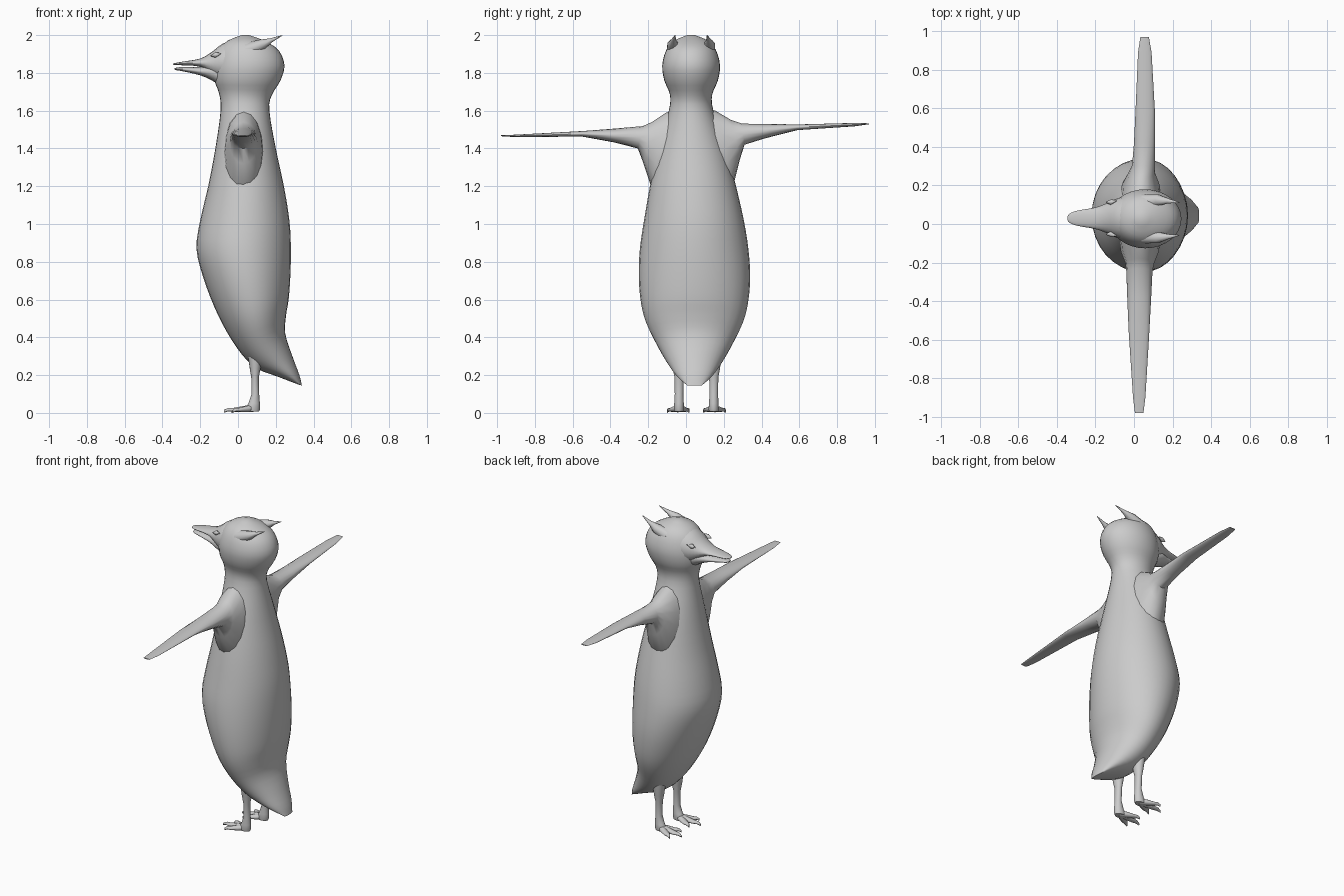
import bpy, bmesh, math
from mathutils import Vector


def loft(name, rings, sides=20, angle=50):
    """Skin elliptical rings; each ring = (end point A, opposite end B, half-width vector)."""
    bm = bmesh.new()
    loops = []
    for a, b, h in rings:
        a, b, h = Vector(a), Vector(b), Vector(h)
        c, r = (a + b) / 2, (a - b) / 2
        loops.append([bm.verts.new(c + r * math.cos(t) + h * math.sin(t))
                      for t in (2 * math.pi * i / sides for i in range(sides))])
    for p, q in zip(loops, loops[1:]):
        for i in range(sides):
            j = (i + 1) % sides
            bm.faces.new((p[i], p[j], q[j], q[i]))
    bm.faces.new(loops[0])
    bm.faces.new(loops[-1])
    bmesh.ops.recalc_face_normals(bm, faces=bm.faces)
    me = bpy.data.meshes.new(name)
    bm.to_mesh(me)
    bm.free()
    ob = bpy.data.objects.new(name, me)
    bpy.context.collection.objects.link(ob)
    bpy.ops.object.select_all(action='DESELECT')
    ob.select_set(True)
    bpy.context.view_layer.objects.active = ob
    bpy.ops.object.shade_smooth_by_angle(angle=math.radians(angle))
    return ob


def smooth_rows(rows, steps=3):
    """Catmull-Rom interpolation of profile rows."""
    out = []
    for i in range(len(rows) - 1):
        p = [rows[max(0, min(len(rows) - 1, i + k))] for k in (-1, 0, 1, 2)]
        for s in range(steps):
            t = s / steps
            out.append([0.5 * (2 * b + (c - a) * t + (2 * a - 5 * b + 4 * c - d) * t * t
                               + (3 * b - a - 3 * c + d) * t ** 3) for a, b, c, d in zip(*p)])
    return out + [rows[-1]]


# Body, tail and head: front x, front z, back x, back z, centre y, half width
body = [
    (.325, .148, .338, .145, .045, .04), (.21, .192, .325, .20, .045, .095),
    (.10, .235, .288, .30, .045, .145), (.02, .31, .25, .42, .045, .20),
    (-.06, .43, .255, .52, .045, .255), (-.125, .56, .268, .60, .045, .283),
    (-.185, .72, .277, .72, .045, .295), (-.22, .87, .28, .87, .043, .287),
    (-.20, 1.02, .272, 1.02, .042, .264), (-.158, 1.2, .243, 1.2, .037, .228),
    (-.12, 1.4, .20, 1.4, .032, .18), (-.092, 1.6, .166, 1.6, .027, .118),
    (-.10, 1.69, .178, 1.68, .027, .112), (-.125, 1.76, .225, 1.76, .027, .142),
    (-.13, 1.84, .246, 1.84, .027, .153), (-.105, 1.92, .215, 1.92, .027, .132),
    (-.055, 1.97, .14, 1.97, .027, .09), (.02, 2.0, .06, 2.0, .027, .02)]
loft("body", [((xf, y, zf), (xb, y, zb), (0, h, 0))
              for xf, zf, xb, zb, y, h in smooth_rows(body)], 32)


# Face and bill: x, top z, bottom z, half width
def bill(name, rows):
    loft(name, [((x, .03, t), (x, .03, b), (0, h, 0)) for x, t, b, h in smooth_rows(rows)])


bill("upper_bill", [(.02, 1.992, 1.76, .13), (-.08, 1.955, 1.755, .105),
                    (-.14, 1.91, 1.79, .078), (-.20, 1.876, 1.832, .056),
                    (-.29, 1.86, 1.84, .04), (-.33, 1.853, 1.841, .026), (-.345, 1.849, 1.844, .01)])
bill("lower_bill", [(-.05, 1.86, 1.70, .07), (-.13, 1.85, 1.755, .07), (-.20, 1.832, 1.787, .05),
                    (-.29, 1.831, 1.808, .035), (-.325, 1.828, 1.814, .024), (-.335, 1.825, 1.818, .01)])

# Feather crests and eyes on both sides of the head
for side, s in (("left", -1), ("right", 1)):
    y = .027 + s * .085
    loft(side + "_crest", [((.03, y, 1.955), (.06, y, 1.88), (0, .045, 0)),
                           ((.11, y + s * .012, 1.975), (.14, y + s * .012, 1.925), (0, .03, 0)),
                           ((.17, y + s * .008, 1.983), (.18, y + s * .008, 1.962), (0, .014, 0)),
                           ((.235, y, 2.0), (.236, y, 1.998), (0, .002, 0))], 10)
    e = .03 + s * .083
    loft(side + "_eye", [((-.145, e, 1.893), (-.145, e, 1.889), (0, .003, 0)),
                         ((-.12, e, 1.91), (-.12, e, 1.88), (0, .014, 0)),
                         ((-.09, e + s * .008, 1.905), (-.09, e + s * .008, 1.9), (0, .003, 0))], 8)

# Wings: top y, top z, bottom y, bottom z, centre x, half depth (body is slightly rolled)
wings = {
    "right_wing": [(.08, 1.62, .14, 1.1, .035, .11), (.155, 1.60, .25, 1.2, .035, .098),
                   (.24, 1.55, .285, 1.34, .04, .07), (.30, 1.531, .31, 1.42, .05, .06),
                   (.42, 1.53, .42, 1.454, .055, .055), (.59, 1.527, .59, 1.497, .058, .05),
                   (.89, 1.535, .89, 1.517, .056, .035), (.97, 1.533, .97, 1.528, .055, .022)],
    "left_wing": [(-.03, 1.61, -.08, 1.1, .03, .11), (-.105, 1.59, -.185, 1.2, .03, .098),
                  (-.18, 1.54, -.225, 1.32, .03, .075), (-.23, 1.518, -.255, 1.40, .028, .068),
                  (-.38, 1.505, -.38, 1.432, .027, .062), (-.55, 1.492, -.55, 1.463, .026, .054),
                  (-.90, 1.473, -.90, 1.46, .027, .032), (-.98, 1.47, -.98, 1.465, .027, .022)]}
for name, rows in wings.items():
    loft(name, [((x, yt, zt), (x, yb, zb), (h, 0, 0)) for yt, zt, yb, zb, x, h in rows], 16)

# Legs with three splayed, clawed toes
for side, y, turn in (("left", -.037, -.08), ("right", .147, .08)):
    leg = [(.05, .13, .32, .045), (.062, .12, .235, .034), (.07, .11, .19, .025),
           (.072, .112, .10, .023), (.055, .116, .05, .026), (.035, .116, .018, .028),
           (.04, .112, .008, .025)]
    loft(side + "_leg", [((a, y, z), (b, y, z), (0, h, 0)) for a, b, z, h in leg], 14)
    for k, length in ((-1, .125), (0, .155), (1, .125)):
        ang = math.pi - k * .48 - turn * .5
        d = Vector((math.cos(ang), math.sin(ang), 0))
        n = Vector((-d.y, d.x, 0))
        base = Vector((.08, y, 0))
        loft(f"{side}_toe_{k + 2}",
             [(base + d * length * f + Vector((0, 0, t)), base + d * length * f + Vector((0, 0, b)), n * w)
              for f, t, b, w in ((0, .045, .004, .018), (.35, .036, .004, .021), (.7, .026, .006, .018),
                                 (.86, .026, .008, .012), (1, .016, .0, .003))], 10)
